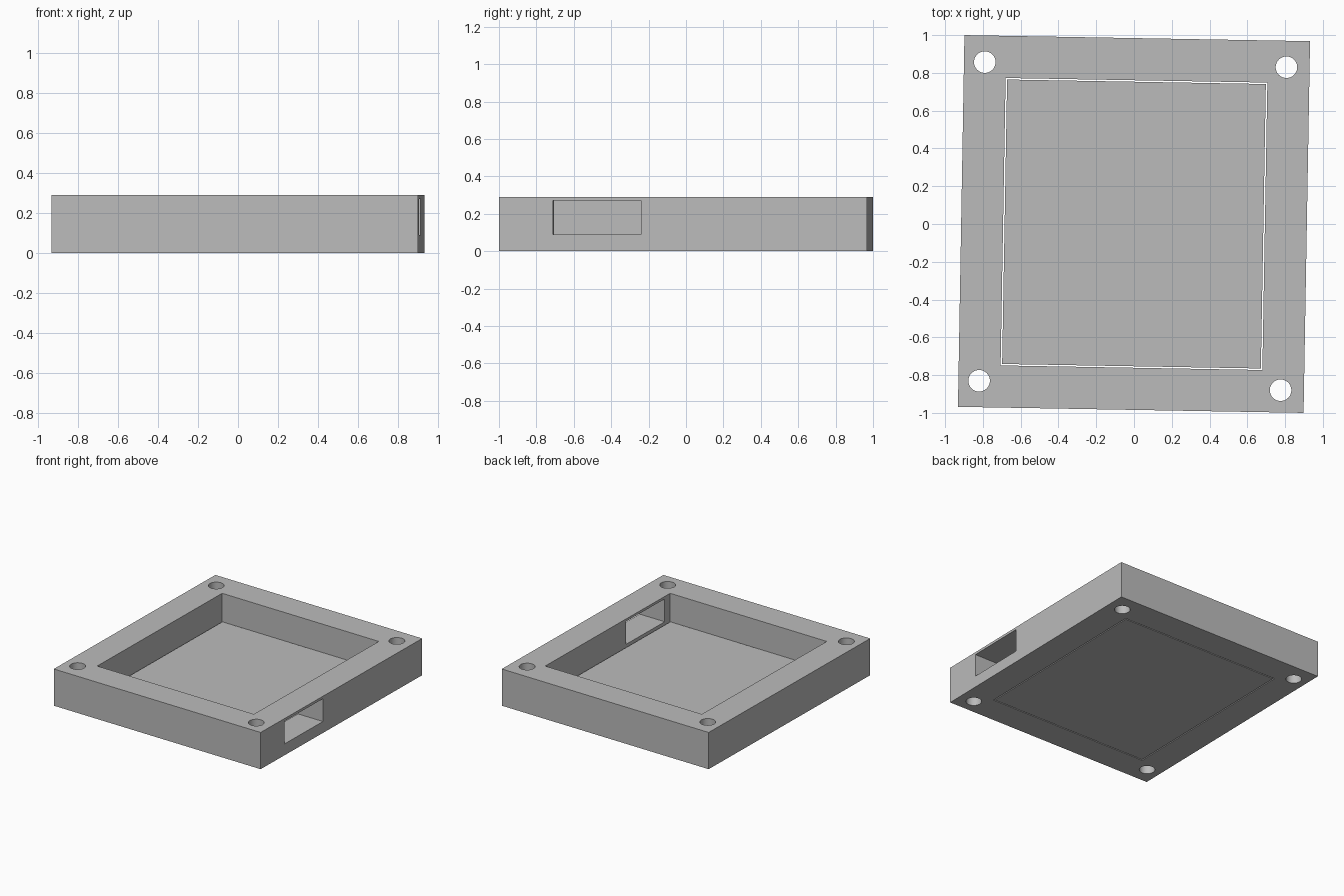
import bpy
import math
from mathutils import Matrix, Vector

if "Cube" in bpy.data.objects:
    bpy.data.objects.remove(bpy.data.objects["Cube"], do_unlink=True)

# The whole case sits slightly turned about z
TURN = Matrix.Rotation(math.radians(-1.0), 4, 'Z')
HEIGHT = 0.29
FLOOR = 0.07
OPEN_X, OPEN_Y = 0.693, 0.761
GAP = 0.008

grey = bpy.data.materials.new("plain_grey")
grey.use_nodes = True
grey.diffuse_color = (0.5, 0.5, 0.5, 1)
grey.node_tree.nodes["Principled BSDF"].inputs["Base Color"].default_value = (0.5, 0.5, 0.5, 1)


def box(name, low, high):
    """Box between two corners, turned with the case."""
    low, high = Vector(low), Vector(high)
    bpy.ops.mesh.primitive_cube_add(size=1)
    ob = bpy.context.object
    ob.name = name
    place = Matrix.Translation((low + high) / 2) @ Matrix.Diagonal((*(high - low), 1))
    ob.data.transform(TURN @ place)
    ob.data.materials.append(grey)
    return ob


def cut(target, cutter):
    """Subtract the cutter from the target, then discard it."""
    cutter.hide_render = True
    mod = target.modifiers.new("cut", 'BOOLEAN')
    mod.operation = 'DIFFERENCE'
    mod.solver = 'EXACT'
    mod.object = cutter
    bpy.context.view_layer.objects.active = target
    bpy.ops.object.modifier_apply(modifier=mod.name)
    bpy.data.objects.remove(cutter, do_unlink=True)


# Rectangular frame with a large opening
frame = box("frame", (-0.915, -0.984, 0), (0.915, 0.984, HEIGHT))
cut(frame, box("opening_cutter", (-OPEN_X, -OPEN_Y, -0.1), (OPEN_X, OPEN_Y, 0.5)))

# Window through the left wall
cut(frame, box("window_cutter", (0.6, -0.695, 0.09), (1.1, -0.225, 0.27)))

# Screw holes in the corners
for x, y in ((-0.79, 0.857), (0.807, 0.83), (0.776, -0.88), (-0.82, -0.83)):
    bpy.ops.mesh.primitive_cylinder_add(vertices=48, radius=0.057, depth=1, location=(x, y, 0.1))
    hole = bpy.context.object
    hole.data.materials.append(grey)
    cut(frame, hole)

bpy.ops.object.select_all(action='DESELECT')
frame.select_set(True)
bpy.context.view_layer.objects.active = frame
bpy.ops.object.shade_smooth_by_angle(angle=math.radians(30))

# Loose floor panel inside the opening, with a fine gap all round
box("floor_panel", (GAP - OPEN_X, GAP - OPEN_Y, 0), (OPEN_X - GAP, OPEN_Y - GAP, FLOOR))
